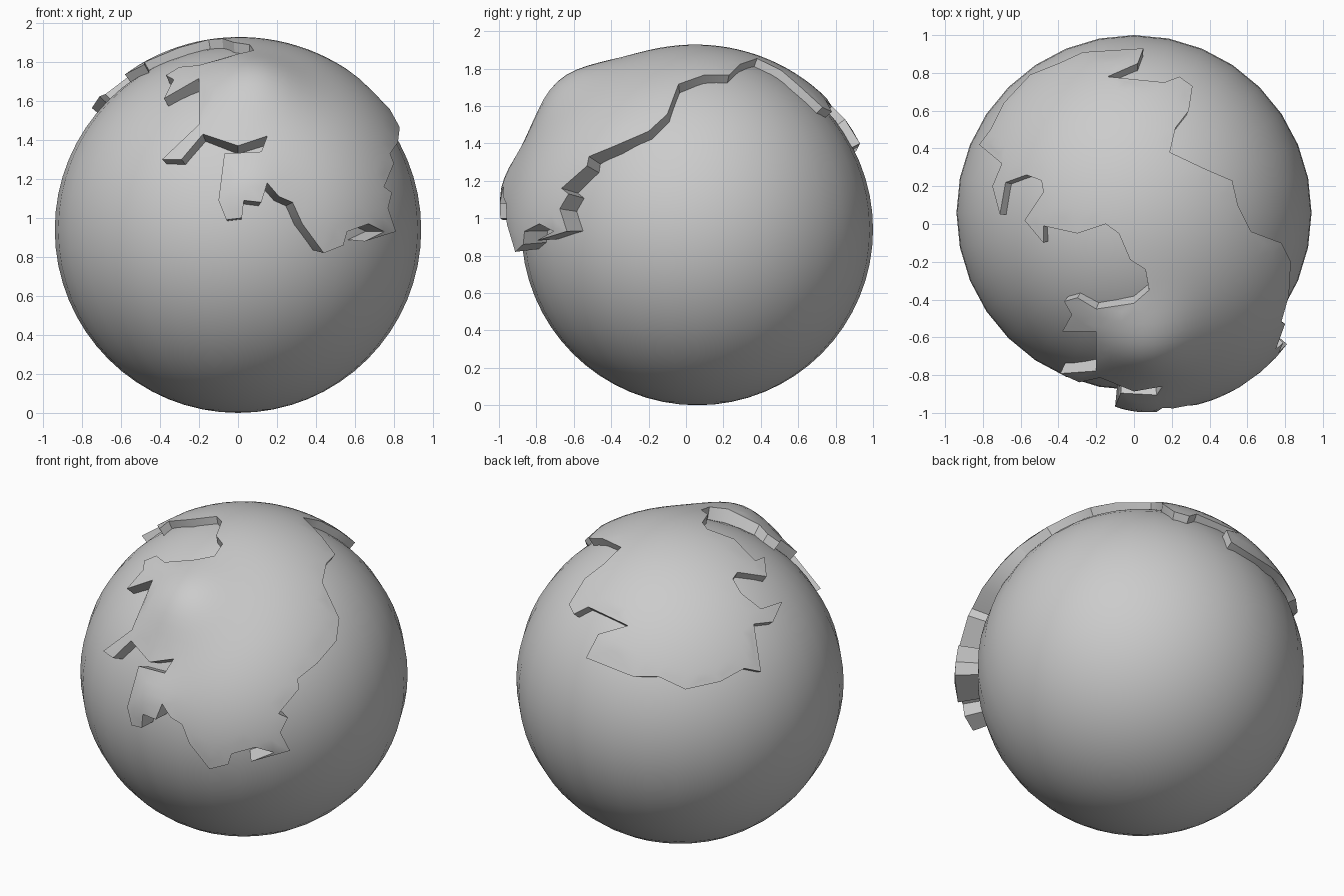
import bpy, bmesh, math
from mathutils import Vector, geometry

if "Cube" in bpy.data.objects:
    bpy.data.objects.remove(bpy.data.objects["Cube"])

C = Vector((0, 0.06, 0.94))     # globe centre
R = 0.94


def smooth(obj, angle):
    bpy.ops.object.select_all(action='DESELECT')
    bpy.context.view_layer.objects.active = obj
    obj.select_set(True)
    bpy.ops.object.shade_smooth_by_angle(angle=math.radians(angle))


# Globe
bpy.ops.mesh.primitive_uv_sphere_add(segments=32, ring_count=32, radius=R, location=C)
globe = bpy.context.object
globe.name = "globe"
smooth(globe, 40)

# Relief: base height plus soft hills (direction, spread, height)
HILLS = [((0.55, -0.85, 0), 0.55, 0.095),
         ((0.08, -0.72, 0.78), 0.17, 0.08),
         ((0.05, -1, 0.22), 0.12, 0.03)]


def relief(d):
    r = 0.985
    for h, s, a in HILLS:
        r += a * math.exp(-(d - Vector(h).normalized()).length_squared / (2 * s * s))
    return r


def project(a, b, front):
    """Direction of an outline point read in front (x, z) or top (x, y) view."""
    r = 1.0
    for _ in range(6):
        if front:
            k = b - C.z
            d = Vector((a, -math.sqrt(max(r * r - a * a - k * k, 0.001)), k))
        else:
            k = b - C.y
            d = Vector((a, k, math.sqrt(max(r * r - a * a - k * k, 0.001))))
        d.normalize()
        r = relief(d)
    return d


# Coastline: back and right (top view), front (front view), left (top view)
COAST_RIGHT = [(.05, .93), (.02, .85), (-.14, .78), (.16, .75), (.24, .78), (.31, .73),
               (.29, .6), (.22, .51), (.19, .38), (.38, .29), (.52, .23), (.55, .1),
               (.62, -.04), (.78, -.1), (.83, -.2), (.82, -.38)]
COAST_FRONT = [(.78, 1.33), (.80, 1.28), (.75, 1.16), (.79, 1.13), (.77, 1.05), (.81, .93),
               (.65, .88), (.75, .93), (.67, .97), (.56, .93), (.54, .86), (.44, .82),
               (.33, .97), (.28, 1.08), (.21, 1.11), (.15, 1.18), (.12, 1.08), (.03, 1.09),
               (.02, 1.0), (-.06, .99), (-.10, 1.09), (-.07, 1.33), (.12, 1.34),
               (.15, 1.42), (.0, 1.37), (-.18, 1.43), (-.29, 1.3), (-.39, 1.3), (-.2, 1.48)]
COAST_LEFT = [(-.2, -.57), (-.38, -.57), (-.33, -.48), (-.37, -.41), (-.3, -.39), (-.2, -.45),
              (.0, -.42), (.08, -.35), (.06, -.24), (-.02, -.19), (-.08, -.05), (-.15, .0),
              (-.3, -.05), (-.48, -.01), (-.48, -.1), (-.58, .02), (-.48, .17), (-.49, .23),
              (-.57, .26), (-.68, .22), (-.71, .05), (-.75, .2), (-.70, .32), (-.82, .42),
              (-.76, .5), (-.69, .64), (-.55, .79), (-.4, .85), (-.27, .91)]
coast = ([project(a, b, False) for a, b in COAST_RIGHT]
         + [project(a, b, True) for a, b in COAST_FRONT]
         + [project(a, b, False) for a, b in COAST_LEFT])

# Flatten the coastline around a middle direction, fill it with a grid
mid = Vector((0.1, -0.35, 0.9)).normalized()
u = Vector((1, 0, 0)).cross(mid).normalized()
v = mid.cross(u)


def flatten(d):
    t = d - mid * d.dot(mid)
    return Vector((t.dot(u), t.dot(v))).normalized() * d.angle(mid)


def unflatten(p):
    t = p.length
    if t < 1e-6:
        return mid.copy()
    q = p / t
    return mid * math.cos(t) + (u * q.x + v * q.y) * math.sin(t)


rim = [flatten(d) for d in coast]


def rim_gap(p):
    gap = 9
    for i, a in enumerate(rim):
        b = rim[i - 1]
        e = a - b
        t = min(1, max(0, (p - b).dot(e) / e.length_squared))
        gap = min(gap, (p - b - e * t).length)
    return gap


step = 0.055
grid = [Vector((i * step, j * step)) for i in range(-32, 33) for j in range(-32, 33)]
points = rim + [p for p in grid if rim_gap(p) > 0.025]
cdt = geometry.delaunay_2d_cdt(points, [], [list(range(len(rim)))], 1, 1e-5)

# Landmass: upper skin, buried underside, and cliffs between them
bm = bmesh.new()
top = [bm.verts.new(C + unflatten(p) * relief(unflatten(p))) for p in cdt[0]]
low = [bm.verts.new(C + unflatten(p) * 0.915) for p in cdt[0]]
count = {}
for f in cdt[2]:
    bm.faces.new([top[i] for i in f])
    bm.faces.new([low[i] for i in reversed(f)])
    for a, b in zip(f, list(f[1:]) + [f[0]]):
        key = tuple(sorted((a, b)))
        count.setdefault(key, []).append((a, b))
for sides in count.values():
    if len(sides) == 1:
        a, b = sides[0]
        bm.faces.new((top[b], top[a], low[a], low[b]))
bmesh.ops.delete(bm, geom=[w for w in bm.verts if not w.link_faces], context='VERTS')
bmesh.ops.recalc_face_normals(bm, faces=bm.faces)
mesh = bpy.data.meshes.new("landmass")
bm.to_mesh(mesh)
bm.free()
land = bpy.data.objects.new("landmass", mesh)
bpy.context.collection.objects.link(land)
smooth(land, 30)
